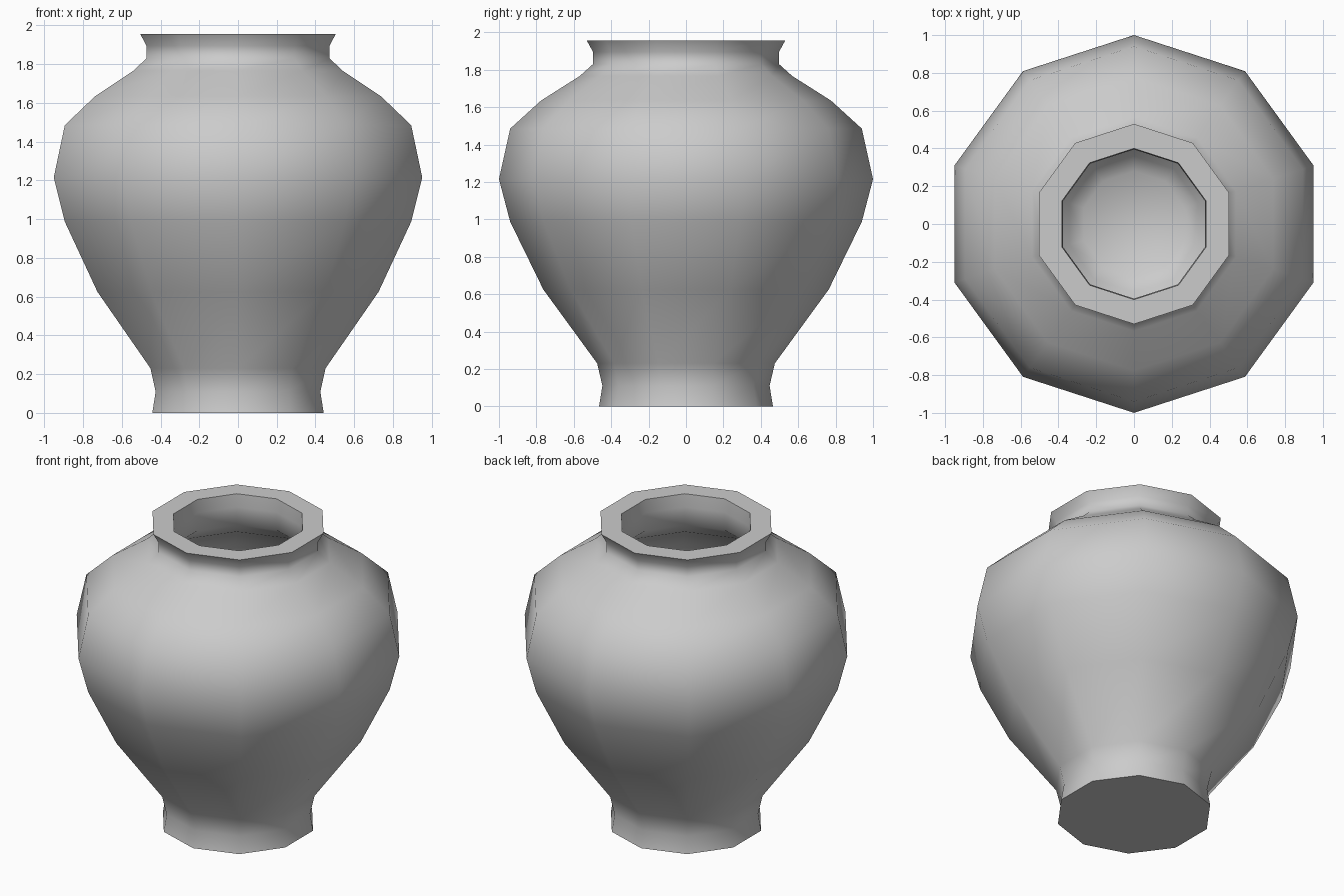
import bpy, bmesh, math

if "Cube" in bpy.data.objects:
    bpy.data.objects.remove(bpy.data.objects["Cube"])

SIDES = 10

# Half profile (radius, height): base, outer wall, rim, inner wall, inner floor
profile = [
    (0.465, 0.0), (0.447, 0.11), (0.475, 0.23), (0.763, 0.625),
    (0.94, 0.987), (1.0, 1.215), (0.94, 1.485), (0.775, 1.635),
    (0.567, 1.767), (0.497, 1.83), (0.497, 1.895), (0.53, 1.955),
    (0.40, 1.955), (0.395, 1.87), (0.40, 1.75), (0.50, 1.66),
    (0.70, 1.54), (0.83, 1.42), (0.88, 1.215), (0.82, 1.03),
    (0.65, 0.68), (0.36, 0.28), (0.28, 0.22),
]

# Vase: ten-sided lathe with a corner on the y axis
bm = bmesh.new()
rings = []
for r, z in profile:
    angles = [math.pi / 2 + 2 * math.pi * i / SIDES for i in range(SIDES)]
    rings.append([bm.verts.new((r * math.cos(a), r * math.sin(a), z)) for a in angles])
for low, high in zip(rings, rings[1:]):
    for i in range(SIDES):
        j = (i + 1) % SIDES
        bm.faces.new((low[i], low[j], high[j], high[i]))

# Base underside and inner floor
bm.faces.new(rings[0][::-1])
bm.faces.new(rings[-1])
bmesh.ops.recalc_face_normals(bm, faces=bm.faces[:])

mesh = bpy.data.meshes.new("vase")
bm.to_mesh(mesh)
bm.free()
vase = bpy.data.objects.new("vase", mesh)
bpy.context.collection.objects.link(vase)

# Smooth body, crisp rim and base edges
bpy.context.view_layer.objects.active = vase
vase.select_set(True)
bpy.ops.object.shade_smooth_by_angle(angle=math.radians(60))
